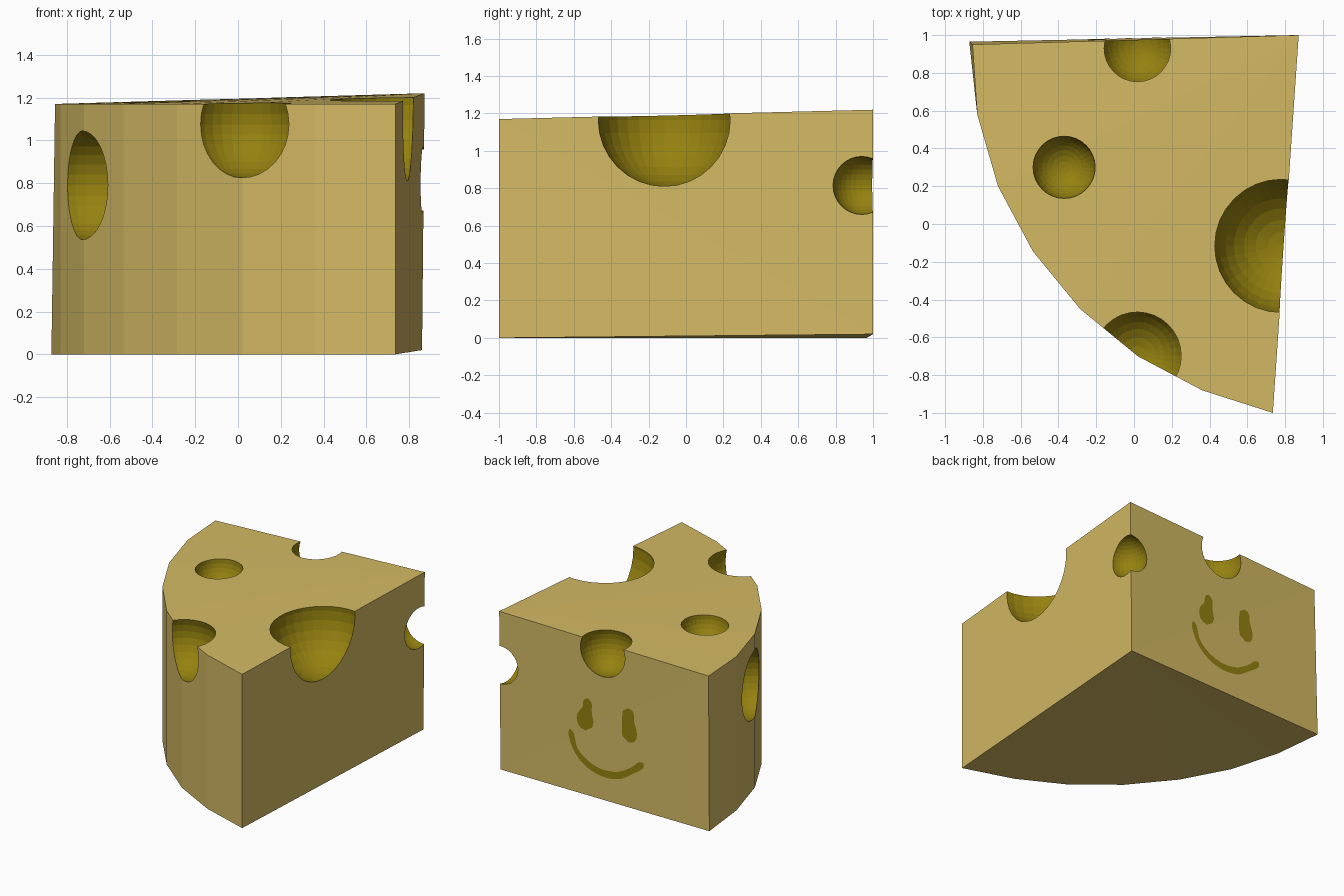
import bpy
import bmesh
import math
from mathutils import Vector
from mathutils.bvhtree import BVHTree

if "Cube" in bpy.data.objects:
    bpy.data.objects.remove(bpy.data.objects["Cube"], do_unlink=True)


def make_material(name, rgb):
    mat = bpy.data.materials.new(name)
    mat.use_nodes = True
    mat.diffuse_color = (*rgb, 1)
    mat.node_tree.nodes["Principled BSDF"].inputs["Base Color"].default_value = (*rgb, 1)
    return mat


rind = make_material("cheese yellow", (0.66, 0.49, 0.127))
olive = make_material("dark olive", (0.30, 0.22, 0.005))


def make_object(name, bm, mats):
    mesh = bpy.data.meshes.new(name)
    bm.to_mesh(mesh)
    obj = bpy.data.objects.new(name, mesh)
    for mat in mats:
        mesh.materials.append(mat)
    bpy.context.collection.objects.link(obj)
    return obj


# Wedge: a tip, a back corner that leans slightly, and a faceted round rind
HEIGHT = 1.17
arc = [(-0.83, 0.58), (-0.72, 0.2), (-0.535, -0.145), (-0.285, -0.45),
       (0.02, -0.70), (0.36, -0.88), (0.735, -1)]
bottom = [(0.86, 1, 0.02), (-0.872, 0.965, 0)] + [(x, y, 0) for x, y in arc]
top = [(0.872, 1, 1.22), (-0.855, 0.95, HEIGHT)] + [(x, y, HEIGHT) for x, y in arc]

bm = bmesh.new()
low = [bm.verts.new(p) for p in bottom]
high = [bm.verts.new(p) for p in top]
n = len(low)
for i in range(n):
    j = (i + 1) % n
    bm.faces.new((low[i], low[j], high[j], high[i]))
for i in range(1, n - 1):
    bm.faces.new((high[0], high[i], high[i + 1]))
    bm.faces.new((low[0], low[i + 1], low[i]))
bmesh.ops.triangulate(bm, faces=[f for f in bm.faces if len(f.verts) > 3])
bmesh.ops.recalc_face_normals(bm, faces=bm.faces)
surface = BVHTree.FromBMesh(bm)
wedge = make_object("cheese_wedge", bm, [rind, olive])

# Round holes: centre and radius of each scooped sphere
holes = [((-0.37, 0.30, 1.18), 0.165),
         ((0.78, -0.115, 1.165), 0.355),
         ((0.02, -0.695, 1.075), 0.25),
         ((0.02, 0.93, 1.125), 0.19),
         ((0.862, 0.94, 0.815), 0.155),
         ((-0.71, 0.225, 0.79), 0.255)]
bm = bmesh.new()
for centre, radius in holes:
    ball = bmesh.ops.create_uvsphere(bm, u_segments=32, v_segments=16, radius=radius)
    bmesh.ops.translate(bm, verts=ball["verts"], vec=centre)
for face in bm.faces:
    face.material_index = 1
cutter = make_object("hole_cutter", bm, [rind, olive])
cutter.hide_render = True

cut = wedge.modifiers.new("holes", 'BOOLEAN')
cut.operation = 'DIFFERENCE'
cut.solver = 'EXACT'
cut.object = cutter
bpy.context.view_layer.objects.active = wedge
bpy.ops.object.modifier_apply(modifier=cut.name)
bpy.data.objects.remove(cutter, do_unlink=True)


# Painted face: thin flat marks that follow the back wall
def on_wall(x, z):
    hit = surface.ray_cast(Vector((x, 3, z)), Vector((0, -1, 0)))[0]
    return (x, hit.y + 0.004, z)


def smooth_path(points, steps=6):
    """Catmull-Rom samples through the points."""
    pts = [Vector(p) for p in points]
    pts = [2 * pts[0] - pts[1]] + pts + [2 * pts[-1] - pts[-2]]
    out = []
    for a, b, c, d in zip(pts, pts[1:], pts[2:], pts[3:]):
        for k in range(steps):
            t = k / steps
            out.append(0.5 * (2 * b + (c - a) * t + (2 * a - 5 * b + 4 * c - d) * t * t
                              + (3 * b - a - 3 * c + d) * t ** 3))
    return out + [pts[-2]]


def painted_stroke(name, points):
    """Ribbon along (x, z, half width) points."""
    path = smooth_path(points)
    bm = bmesh.new()
    rows = []
    for i, p in enumerate(path):
        run = path[min(i + 1, len(path) - 1)] - path[max(i - 1, 0)]
        side = Vector((-run.y, run.x)).normalized() * max(p.z, 0.003)
        rows.append([bm.verts.new(on_wall(p.x + s * side.x, p.y + s * side.y))
                     for s in (-1, 0, 1)])
    for a, b in zip(rows, rows[1:]):
        for k in range(2):
            bm.faces.new((a[k], a[k + 1], b[k + 1], b[k]))
    bmesh.ops.recalc_face_normals(bm, faces=bm.faces)
    if sum(f.normal.y for f in bm.faces) < 0:
        bmesh.ops.reverse_faces(bm, faces=bm.faces)
    make_object(name, bm, [olive])


painted_stroke("left_eye", [(0.135, 0.745, 0.005), (0.14, 0.72, 0.033), (0.145, 0.66, 0.04),
                            (0.16, 0.59, 0.068), (0.16, 0.53, 0.055), (0.155, 0.50, 0.005)])
painted_stroke("right_eye", [(-0.19, 0.755, 0.005), (-0.195, 0.73, 0.043), (-0.195, 0.66, 0.05),
                             (-0.205, 0.59, 0.062), (-0.205, 0.53, 0.052), (-0.20, 0.50, 0.005)])
painted_stroke("smile", [(0.285, 0.475, 0.006), (0.275, 0.44, 0.024), (0.24, 0.34, 0.02),
                         (0.157, 0.26, 0.024), (0.033, 0.215, 0.026), (-0.108, 0.225, 0.027),
                         (-0.225, 0.29, 0.022), (-0.30, 0.35, 0.026), (-0.32, 0.375, 0.006)])
